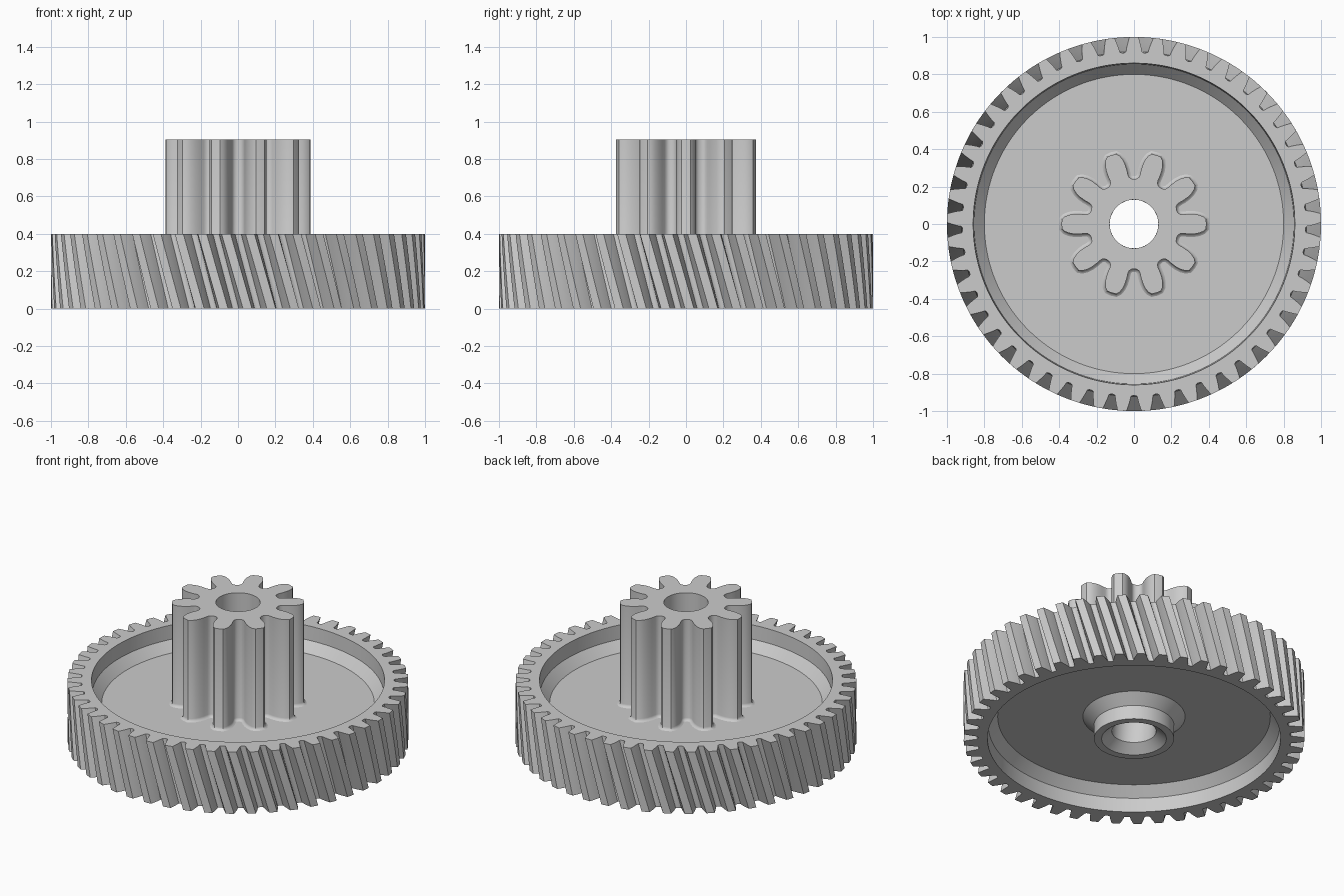
import bpy, bmesh
from math import sin, cos, pi
from mathutils import Vector

cube = bpy.data.objects.get("Cube")
if cube:
    bpy.data.objects.remove(cube, do_unlink=True)

grey = bpy.data.materials.new("plain grey")
grey.use_nodes = True
grey.diffuse_color = (0.6, 0.6, 0.6, 1)
grey.node_tree.nodes["Principled BSDF"].inputs["Base Color"].default_value = (0.6, 0.6, 0.6, 1)


def tooth_outline(teeth, half_tooth, phase):
    """Polar outline (angle, radius) from one half tooth, mirrored and repeated."""
    tooth = [(-a, r) for a, r in reversed(half_tooth[1:])] + half_tooth
    return [(phase + 2 * pi * i / teeth + a, r)
            for i in range(teeth) for a, r in tooth]


def loop(outline, z, radius=None, twist=0):
    """Ring of points on the outline, or on a circle sharing its angles."""
    return [Vector(((radius or r) * cos(a + twist), (radius or r) * sin(a + twist), z))
            for a, r in outline]


def grow(ring, amount):
    """Offset a counter-clockwise ring outwards."""
    out = []
    for i, p in enumerate(ring):
        d = ring[(i + 1) % len(ring)] - ring[i - 1]
        out.append(p + Vector((d.y, -d.x, 0)).normalized() * amount)
    return out


def skin(name, rings, closed):
    """Bridge successive rings with quads."""
    bm = bmesh.new()
    rows = [[bm.verts.new(p) for p in ring] for ring in rings]
    pairs = list(zip(rows, rows[1:]))
    if closed:
        pairs.append((rows[-1], rows[0]))
    for low, high in pairs:
        for i in range(len(low)):
            bm.faces.new((low[i - 1], low[i], high[i], high[i - 1]))
    bmesh.ops.recalc_face_normals(bm, faces=bm.faces)
    mesh = bpy.data.meshes.new(name)
    bm.to_mesh(mesh)
    bm.free()
    mesh.materials.append(grey)
    obj = bpy.data.objects.new(name, mesh)
    bpy.context.collection.objects.link(obj)
    bpy.ops.object.select_all(action="DESELECT")
    obj.select_set(True)
    bpy.context.view_layer.objects.active = obj
    bpy.ops.object.shade_smooth_by_angle(angle=pi / 6)
    return obj


# Large helical wheel: toothed rim, recessed web, lower hub and bore
TWIST, HEIGHT, BORE, STEPS = -0.115, 0.4, 0.13, 8
half = [(0, 1), (0.024, 1), (0.033, 0.972), (0.041, 0.945), (0.046, 0.922), (0.057, 0.917)]
rim = tooth_outline(49, half, pi / 2 - TWIST)
rings = [loop(rim, HEIGHT * k / STEPS, twist=TWIST * k / STEPS) for k in range(STEPS + 1)]
upper = [(0.86, HEIGHT), (0.855, 0.31), (0.80, 0.25), (BORE, 0.25)]
lower = [(BORE, 0.05), (0.19, 0), (0.235, 0), (0.235, 0.09), (0.30, 0.15),
         (0.80, 0.15), (0.855, 0.09), (0.86, 0)]
rings += [loop(rim, z, r, TWIST) for r, z in upper]
rings += [loop(rim, z, r) for r, z in lower]
skin("helical_wheel", rings, True)

# Straight-toothed pinion with a small fillet where it meets the web
half = [(0, 0.387), (0.065, 0.386), (0.105, 0.373), (0.14, 0.35), (0.165, 0.325),
        (0.182, 0.295), (0.19, 0.268), (0.205, 0.253), (0.24, 0.244), (0.285, 0.24)]
pinion = tooth_outline(10, half, 0)
base = 0.25
rings = [grow(loop(pinion, base + h), g)
         for h, g in ((0, 0.016), (0.004, 0.008), (0.01, 0.003), (0.018, 0))]
rings += [loop(pinion, 0.905), loop(pinion, 0.905, BORE), loop(pinion, base, BORE)]
skin("pinion", rings, False)
